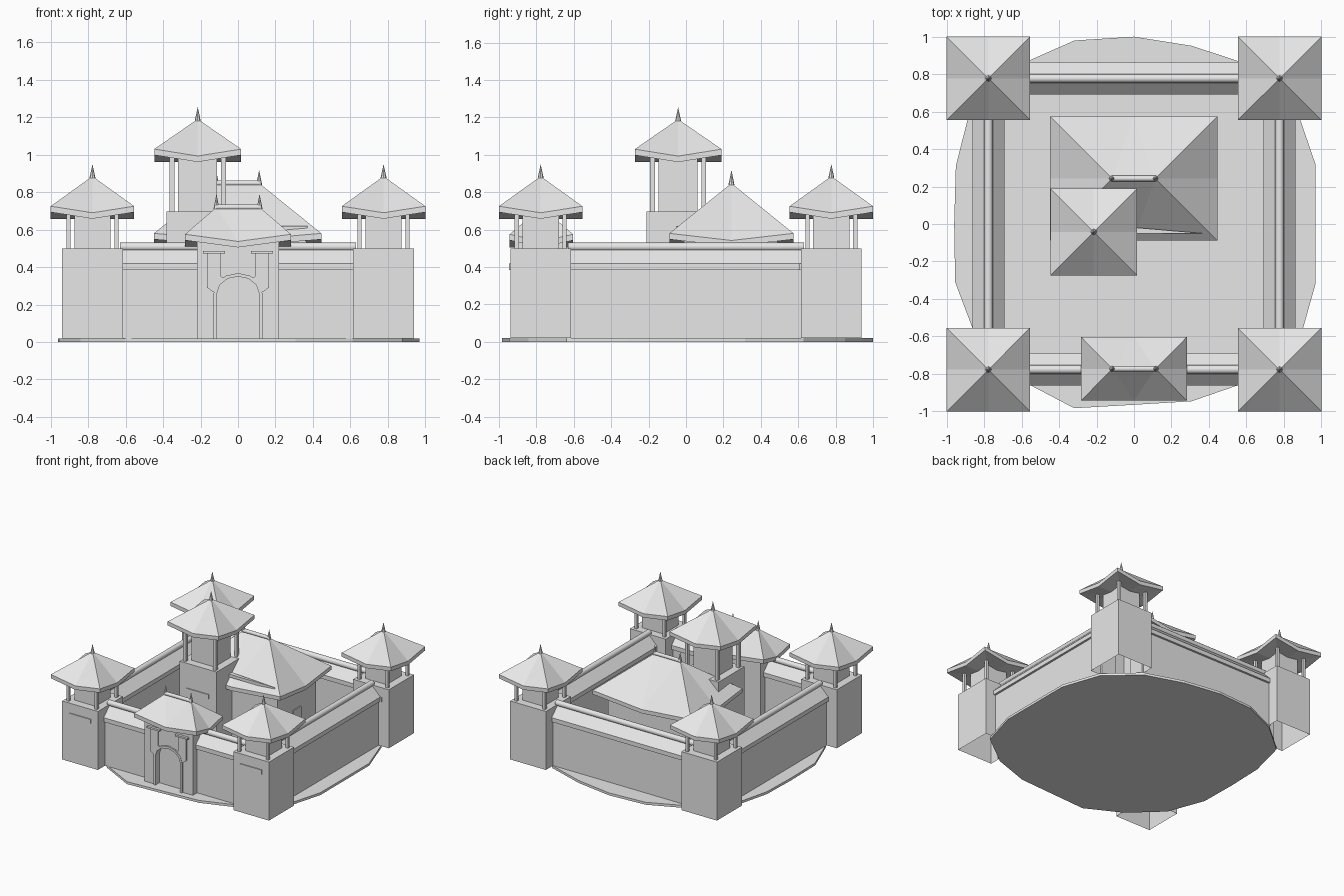
import bpy, bmesh, math
from mathutils import Vector

if "Cube" in bpy.data.objects:
    bpy.data.objects.remove(bpy.data.objects["Cube"])

stone = bpy.data.materials.new("grey stone")
stone.diffuse_color = (0.8, 0.8, 0.8, 1)
stone.use_nodes = True
stone.node_tree.nodes["Principled BSDF"].inputs["Base Color"].default_value = stone.diffuse_color


def make(name, verts, faces, smooth=False):
    me = bpy.data.meshes.new(name)
    me.from_pydata([tuple(v) for v in verts], [], faces)
    bm = bmesh.new()
    bm.from_mesh(me)
    bmesh.ops.recalc_face_normals(bm, faces=bm.faces)
    for f in bm.faces:
        f.smooth = smooth and len(f.verts) == 4
    bm.to_mesh(me)
    bm.free()
    me.materials.append(stone)
    ob = bpy.data.objects.new(name, me)
    bpy.context.collection.objects.link(ob)
    return ob


def prism(name, a, b, smooth=False, caps=(True, True)):
    """Join two matching loops of points into a solid."""
    n = len(a)
    faces = [(i, (i + 1) % n, n + (i + 1) % n, n + i) for i in range(n)]
    if caps[0]:
        faces.append(tuple(range(n))[::-1])
    if caps[1]:
        faces.append(tuple(range(n, 2 * n)))
    return make(name, list(a) + list(b), faces, smooth)


def box(name, x0, x1, y0, y1, z0, z1, open_bottom=False):
    ring = [(x0, y0), (x1, y0), (x1, y1), (x0, y1)]
    return prism(name, [(x, y, z0) for x, y in ring], [(x, y, z1) for x, y in ring],
                 caps=(not open_bottom, True))


def front_profile(name, pts, y0, y1):
    return prism(name, [(x, y0, z) for x, z in pts], [(x, y1, z) for x, z in pts])


def tube(name, p, q, r, n=12):
    p, q = Vector(p), Vector(q)
    d = (q - p).normalized()
    u = Vector((0, 0, 1))
    v = d.cross(u)
    ring = [r * (math.cos(t) * u + math.sin(t) * v)
            for t in (2 * math.pi * i / n for i in range(n))]
    return prism(name, [p + k for k in ring], [q + k for k in ring], True)


def finial(name, x, y, z, h=0.075, r=0.016, n=8):
    ring = [(x + r * math.cos(math.tau * i / n), y + r * math.sin(math.tau * i / n), z)
            for i in range(n)]
    make(name, ring + [(x, y, z + h)],
         [(i, (i + 1) % n, n) for i in range(n)] + [tuple(range(n))])


def roof(name, cx, cy, hx, hy, z_corner, z_mid, z_top, ridge=0, thick=0.032):
    """Hipped roof with upturned corners; ridge is the half length of its top edge."""
    signs = [(-1, -1), (0, -1), (1, -1), (1, 0), (1, 1), (0, 1), (-1, 1), (-1, 0)]
    top = [(cx + sx * hx, cy + sy * hy, z_corner if sx and sy else z_mid) for sx, sy in signs]
    low = [(x, y, z - thick) for x, y, z in top]
    verts = top + low + [(cx, cy, z_mid - thick), (cx - ridge, cy, z_top), (cx + ridge, cy, z_top)]
    faces = []
    for i in range(8):
        j = (i + 1) % 8
        faces += [(i, j, 8 + j, 8 + i), (8 + i, 8 + j, 16)]
        right = ridge and signs[i][0] + signs[j][0] > 0
        faces.append((i, j, 18 if right else 17))
    if ridge:
        faces += [(1, 18, 17), (5, 17, 18)]
        tube(name + "_ridge", (cx - ridge, cy, z_top), (cx + ridge, cy, z_top), 0.015)
        for s in (-1, 1):
            finial(name + "_finial", cx + s * ridge, cy, z_top - 0.01, 0.08)
    else:
        finial(name + "_finial", cx, cy, z_top - 0.01)
    make(name, verts, faces)


def tower(name, cx, cy, half, z_top, room, post, post_r, roof_half, z_corner, z_mid, z_apex, lintel):
    """Square base, small room, four posts and a pointed roof."""
    box(name + "_base", cx - half, cx + half, cy - half, cy + half, 0.02, z_top, True)
    box(name + "_room", cx - room, cx + room, cy - room, cy + room, z_top, z_mid + 0.03)
    for sx in (-1, 1):
        for sy in (-1, 1):
            x, y = cx + sx * post, cy + sy * post
            box(name + "_post", x - post_r, x + post_r, y - post_r, y + post_r, z_top, z_mid)
    roof(name + "_roof", cx, cy, roof_half, roof_half, z_corner, z_mid, z_apex)
    box(name + "_lintel", cx - 0.1, cx + 0.1, cy - half - 0.007, cy - half, lintel, lintel + 0.035)


# Uneven round ground plate
radii = [0.97, 1.02, 1.067, 1.05, 1.0, 1.0, 1.03, 1.048, 1.075, 1.0,
         0.96, 1.004, 1.04, 1.03, 1.034, 0.965, 0.995, 1.04, 1.087, 1.02]
rim = [(r * math.cos(math.radians(18 * i)), r * math.sin(math.radians(18 * i)))
       for i, r in enumerate(radii)]
prism("ground_plate", [(x, y, 0) for x, y in rim], [(x, y, 0.02) for x, y in rim])

# Corner towers
C = 0.777
for sx in (-1, 1):
    for sy in (-1, 1):
        tower("corner_tower", sx * C, sy * C, 0.162, 0.5, 0.097, 0.128, 0.011,
              0.223, 0.725, 0.69, 0.885, 0.385)

# Walls with sloped caps and a round ridge
cap = [(-0.085, 0.385), (0.085, 0.385), (0.085, 0.42), (0, 0.505), (-0.085, 0.42)]
for s in (-1, 1):
    m, L = s * C, 0.63
    box("wall", -L, L, m - 0.068, m + 0.068, 0.02, 0.4)
    box("wall", m - 0.068, m + 0.068, -L, L, 0.02, 0.4)
    prism("wall_cap", [(-L, m + a, z) for a, z in cap], [(L, m + a, z) for a, z in cap])
    prism("wall_cap", [(m + a, -L, z) for a, z in cap], [(m + a, L, z) for a, z in cap])
    tube("wall_ridge", (-L, m, 0.508), (L, m, 0.508), 0.023)
    tube("wall_ridge", (m, -L, 0.508), (m, L, 0.508), 0.023)


# Gatehouse with a recessed arch
def arch(w, spring, top, n=6):
    pts = [(-w * math.cos(math.pi * i / n), spring + (top - spring) * math.sin(math.pi * i / n))
           for i in range(n + 1)]
    return [(-w, 0.02)] + pts + [(w, 0.02)]


inner, outer = arch(0.112, 0.26, 0.35), arch(0.13, 0.26, 0.368)
front_profile("gate_front", [(-0.22, 0.02)] + inner + [(0.22, 0.02), (0.22, 0.54), (-0.22, 0.54)],
              -0.9, -0.86)
box("gate_body", -0.22, 0.22, -0.86, -0.655, 0.02, 0.54)
front_profile("gate_arch_trim", outer + inner[::-1], -0.912, -0.9)
for s in (-1, 1):
    bracket = [(0.165, 0.475), (0.092, 0.475), (0.092, 0.35), (0.06, 0.335),
               (0.1, 0.315), (0.13, 0.265), (0.165, 0.29)]
    front_profile("gate_bracket", [(s * x, z) for x, z in bracket], -0.909, -0.9)
    box("gate_bracket_top", s * 0.128 - 0.058, s * 0.128 + 0.058, -0.92, -0.9, 0.473, 0.487)
roof("gate_roof", 0, -0.773, 0.283, 0.17, 0.575, 0.537, 0.72, 0.115)

# Main hall
box("hall_body", -0.37, 0.365, -0.01, 0.49, 0.02, 0.56)
roof("hall_roof", -0.002, 0.243, 0.447, 0.332, 0.58, 0.542, 0.848, 0.115)
canopy = [(-0.1, -0.01), (-0.1, -0.05), (0.37, -0.05)]
prism("hall_canopy", [(x, y, 0.595) for x, y in canopy], [(x, y, 0.62) for x, y in canopy])
box("hall_side_door", 0.365, 0.373, 0.19, 0.29, 0.02, 0.34)

# Tall keep beside the hall
tower("keep", -0.215, -0.042, 0.168, 0.697, 0.104, 0.137, 0.013,
      0.232, 1.03, 0.993, 1.19, 0.46)
